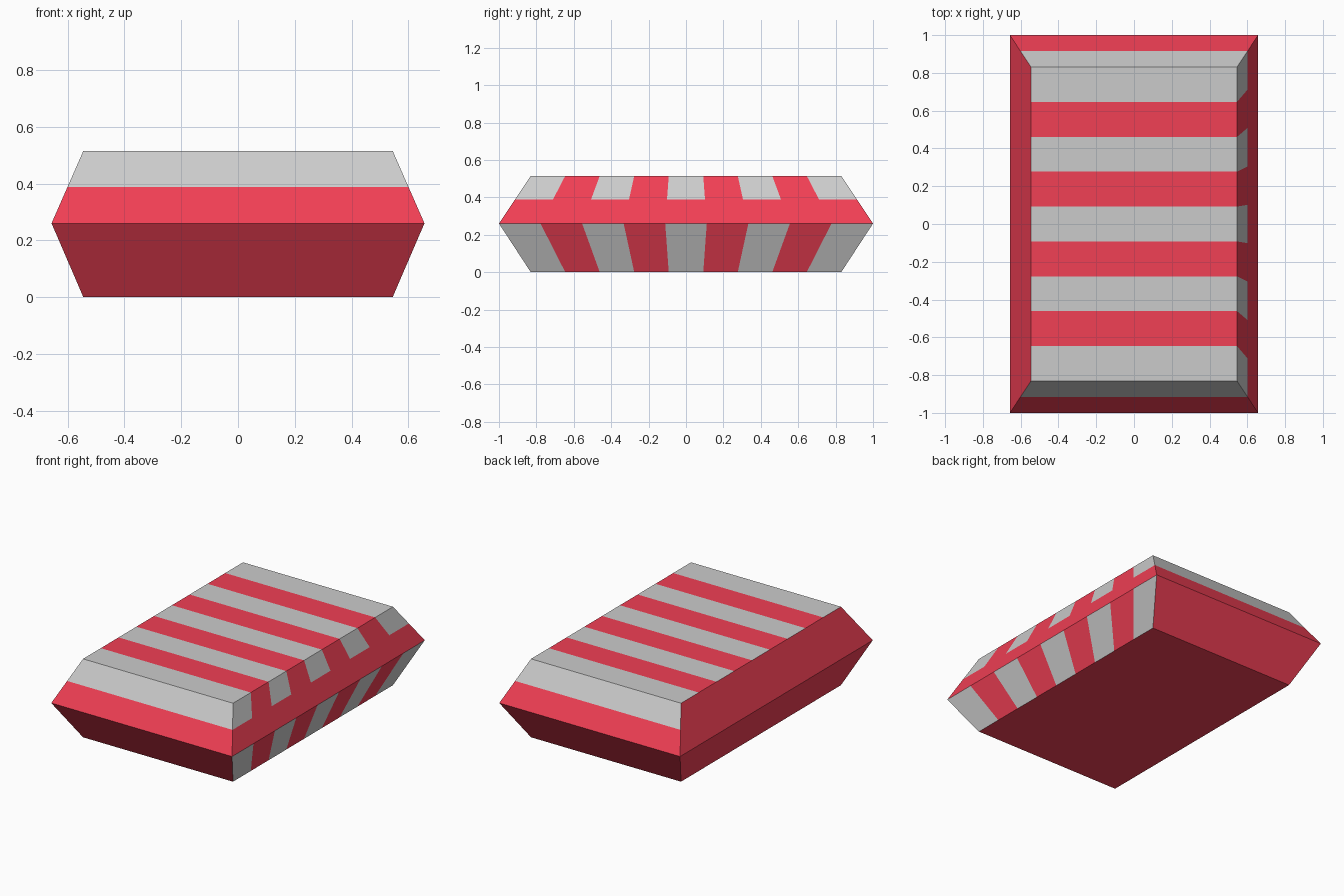
import bpy
import bmesh

if "Cube" in bpy.data.objects:
    bpy.data.objects.remove(bpy.data.objects["Cube"])

STRIPES = 9
# (half width, half length, height) of each level, bottom to top
LEVELS = [(0.545, 0.83, 0.0), (0.657, 1.0, 0.26),
          (0.601, 0.915, 0.3875), (0.545, 0.83, 0.515)]
RED, GREY = 0, 1


def material(name, color):
    mat = bpy.data.materials.new(name)
    mat.diffuse_color = color
    mat.use_nodes = True
    mat.node_tree.nodes["Principled BSDF"].inputs["Base Color"].default_value = mat.diffuse_color
    return mat


bm = bmesh.new()


def panel(verts, slot):
    bm.faces.new(verts).material_index = slot


# Rows of points along the left and right edges of every level
left, right = [], []
for hx, hy, z in LEVELS:
    ys = [hy * (2 * i / STRIPES - 1) for i in range(STRIPES + 1)]
    left.append([bm.verts.new((-hx, y, z)) for y in ys])
    right.append([bm.verts.new((hx, y, z)) for y in ys])

# Striped top, plain bottom
for i in range(STRIPES):
    stripe = GREY if i % 2 == 0 else RED
    a, b = left[-1], right[-1]
    panel((a[i], b[i], b[i + 1], a[i + 1]), stripe)
    a, b = left[0], right[0]
    panel((a[i], a[i + 1], b[i + 1], b[i]), RED)

# Sloping walls between successive levels
for k in range(len(LEVELS) - 1):
    l0, l1, r0, r1 = left[k], left[k + 1], right[k], right[k + 1]
    # front and back walls: grey band at the top only
    band = GREY if k == 2 else RED
    panel((l0[0], r0[0], r1[0], l1[0]), band)
    panel((r0[-1], l0[-1], l1[-1], r1[-1]), band)
    # right wall striped except for the red waist band, left wall plain
    for i in range(STRIPES):
        striped = k != 1 and i % 2 == 0
        panel((r0[i], r0[i + 1], r1[i + 1], r1[i]), GREY if striped else RED)
        panel((l0[i + 1], l0[i], l1[i], l1[i + 1]), RED)

mesh = bpy.data.meshes.new("striped_block")
bm.normal_update()
bm.to_mesh(mesh)
bm.free()
mesh.materials.append(material("red", (0.88, 0.05, 0.09, 1)))
mesh.materials.append(material("grey", (0.8, 0.8, 0.8, 1)))
block = bpy.data.objects.new("striped_block", mesh)
bpy.context.collection.objects.link(block)
